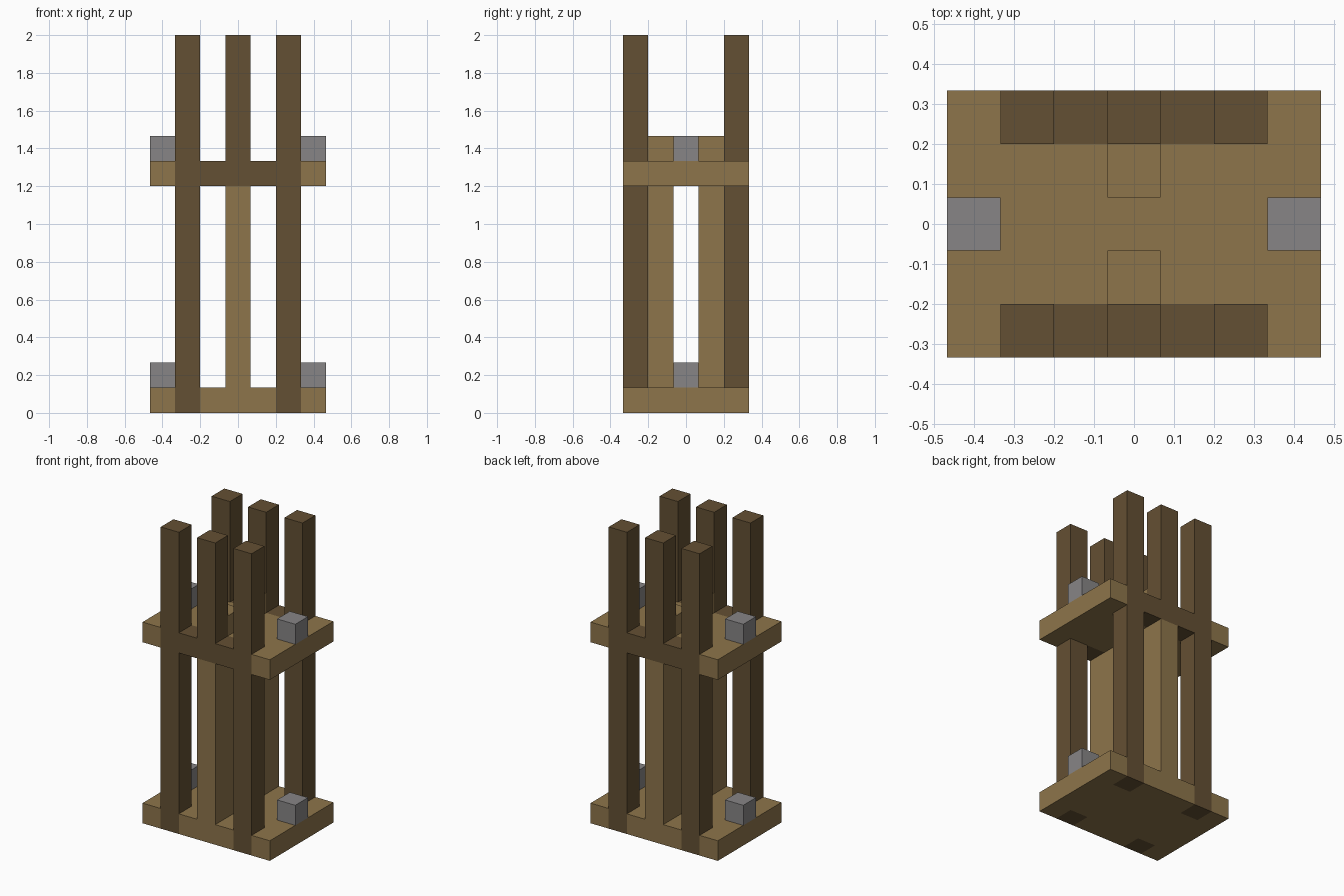
import bpy, bmesh
from mathutils import Vector

U = 2 / 15  # edge of one building block

cube = bpy.data.objects.get("Cube")
if cube:
    bpy.data.objects.remove(cube, do_unlink=True)


def material(name, colour):
    m = bpy.data.materials.new(name)
    m.use_nodes = True
    m.diffuse_color = (*colour, 1)
    bsdf = m.node_tree.nodes["Principled BSDF"]
    bsdf.inputs["Base Color"].default_value = (*colour, 1)
    bsdf.inputs["Roughness"].default_value = 0.9
    return m


light_wood = material("light wood", (0.27, 0.178, 0.07))
dark_wood = material("dark wood", (0.127, 0.08, 0.033))
stone = material("grey stone", (0.242, 0.235, 0.238))


def prism(name, outline, axis, start, end, mat):
    """Extrude a flat outline along an axis; all sizes are in blocks."""
    def place(a, b):
        p = [a, b]
        p.insert("xyz".index(axis), start)
        return Vector(p) * U

    bm = bmesh.new()
    face = bm.faces.new([bm.verts.new(place(a, b)) for a, b in outline])
    side = bmesh.ops.extrude_face_region(bm, geom=[face])["geom"]
    shift = Vector([(end - start) * U if c == axis else 0 for c in "xyz"])
    bmesh.ops.translate(bm, vec=shift, verts=[v for v in side if isinstance(v, bmesh.types.BMVert)])
    bmesh.ops.recalc_face_normals(bm, faces=bm.faces)
    mesh = bpy.data.meshes.new(name)
    bm.to_mesh(mesh)
    bm.free()
    mesh.materials.append(mat)
    obj = bpy.data.objects.new(name, mesh)
    bpy.context.collection.objects.link(obj)
    return obj


def mirror_x(half):
    return half + [(-a, b) for a, b in reversed(half)]


def mirror_xy(quarter):
    half = mirror_x(quarter)
    return half + [(a, -b) for a, b in reversed(half)]


# Floors, notched where the wooden frames pass through
notch = [(3.5, 2.5), (2.5, 2.5), (2.5, 1.5)]
prism("base", mirror_xy(notch + [(1.5, 1.5), (1.5, 2.5)]), "z", 0, 1, light_wood)
prism("upper_deck", mirror_xy(notch), "z", 9, 10, light_wood)

# Dark frames: two tall posts, a cross beam and a short middle post
frame = mirror_x([(1.5, 9), (1.5, 0), (2.5, 0), (2.5, 15), (1.5, 15), (1.5, 10), (0.5, 10), (0.5, 15)])
# Light columns: thick below the deck, with a stub rising above it
column = [(0.5, 1), (2.5, 1), (2.5, 9), (1.5, 9), (1.5, 11), (0.5, 11)]
for label, s in (("front", -1), ("back", 1)):
    prism(label + "_frame", frame, "y", 1.5 * s, 2.5 * s, dark_wood)
    prism(label + "_column", [(s * y, z) for y, z in column], "x", -0.5, 0.5, light_wood)

# Stone blocks at both ends of each floor
for side, s in (("right", -1), ("left", 1)):
    square = [(2.5 * s, -0.5), (3.5 * s, -0.5), (3.5 * s, 0.5), (2.5 * s, 0.5)]
    for level, z in (("lower", 1), ("upper", 10)):
        prism(f"{level}_{side}_stone", square, "z", z, z + 1, stone)
